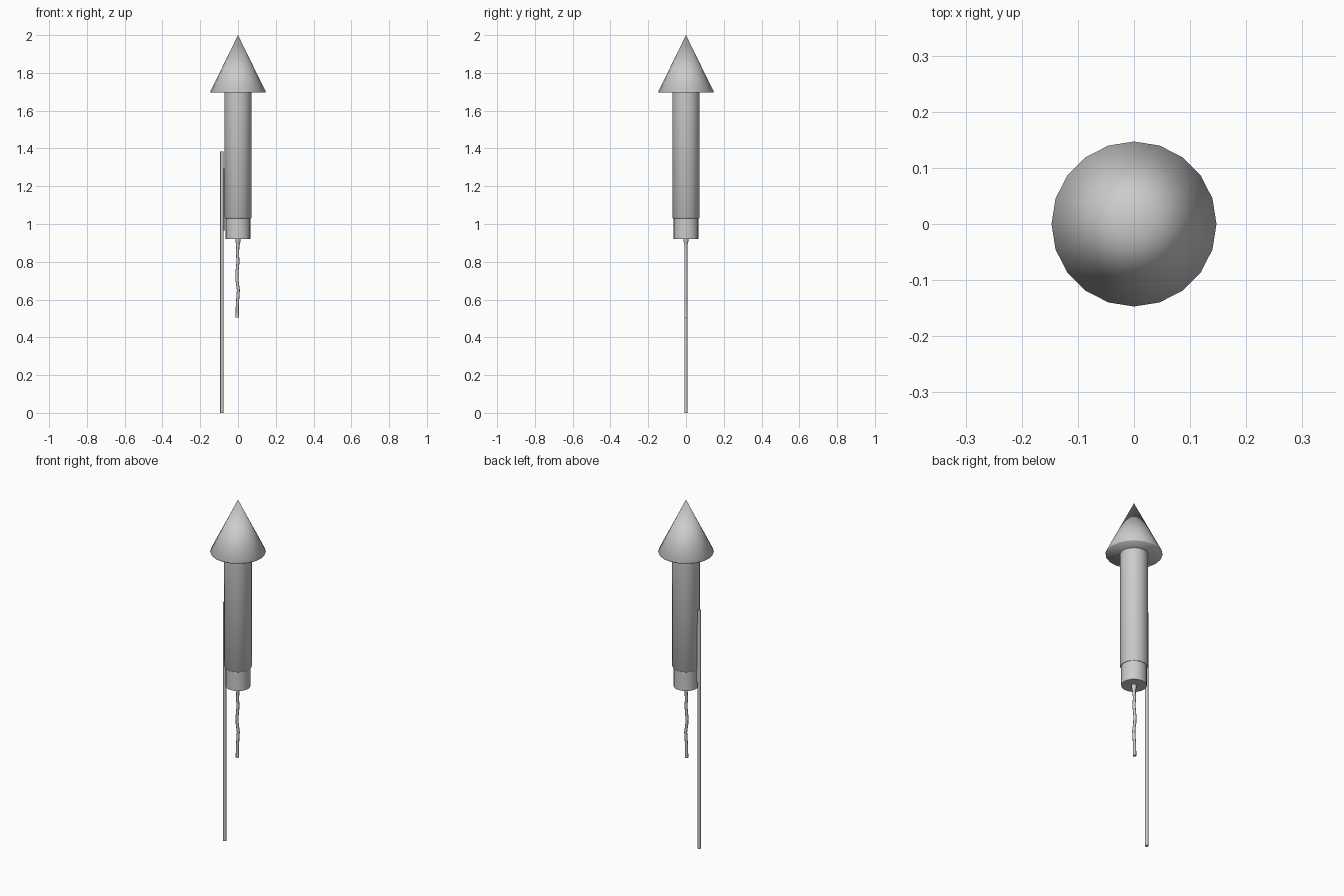
import bpy, bmesh, math

if "Cube" in bpy.data.objects:
    bpy.data.objects.remove(bpy.data.objects["Cube"])

grey = bpy.data.materials.new("light_grey")
grey.diffuse_color = (0.6, 0.6, 0.6, 1)
grey.use_nodes = True
grey.node_tree.nodes["Principled BSDF"].inputs["Base Color"].default_value = grey.diffuse_color


def finish(name, bm, angle=40):
    bmesh.ops.recalc_face_normals(bm, faces=bm.faces)
    me = bpy.data.meshes.new(name)
    bm.to_mesh(me)
    bm.free()
    me.materials.append(grey)
    ob = bpy.data.objects.new(name, me)
    bpy.context.collection.objects.link(ob)
    bpy.ops.object.select_all(action='DESELECT')
    ob.select_set(True)
    bpy.context.view_layer.objects.active = ob
    bpy.ops.object.shade_smooth_by_angle(angle=math.radians(angle))
    return ob


def loft(name, stations, sides, angle=40):
    """Closed round body through stations (x, z, radius); radius 0 makes a tip."""
    bm = bmesh.new()
    rings = []
    for x, z, r in stations:
        if r == 0:
            rings.append([bm.verts.new((x, 0, z))])
        else:
            rings.append([bm.verts.new((x + r * math.cos(2 * math.pi * i / sides),
                                        r * math.sin(2 * math.pi * i / sides), z))
                          for i in range(sides)])
    for a, b in zip(rings, rings[1:]):
        for i in range(sides):
            j = (i + 1) % sides
            if len(b) == 1:
                bm.faces.new((a[i], a[j], b[0]))
            else:
                bm.faces.new((a[i], a[j], b[j], b[i]))
    for ring in (rings[0], rings[-1]):
        if len(ring) > 1:
            bm.faces.new(ring)
    return finish(name, bm, angle)


# Pointed cap with a flat underside
loft("nose_cone", [(0, 1.695, 0.145), (0, 1.70, 0.147), (0, 2.0, 0)], 20, 70)

# Main tube with a slightly rounded lower lip
loft("body_tube", [(0, 1.03, 0.068), (0, 1.036, 0.0725), (0, 1.70, 0.0725)], 20)

# Narrower plug below the tube
loft("lower_plug", [(0, 0.92, 0.066), (0, 1.035, 0.066)], 20)

# Wavy fuse, flaring where it meets the plug
loft("fuse", [(-0.004, 0.505, 0.009), (-0.004, 0.56, 0.008), (-0.001, 0.61, 0.008),
              (0.002, 0.65, 0.008), (-0.005, 0.70, 0.008), (-0.006, 0.74, 0.008),
              (0.0, 0.80, 0.008), (-0.003, 0.85, 0.008), (0.0, 0.89, 0.009),
              (0.0, 0.908, 0.013), (0.0, 0.925, 0.015)], 10)

# Long guide stick beside the tube
loft("guide_stick", [(-0.085, 0, 0.009), (-0.085, 1.383, 0.009)], 10)

# Thin glue strip joining stick and tube
bm = bmesh.new()
bmesh.ops.create_cube(bm, size=1)
for v in bm.verts:
    v.co = (-0.075 + v.co.x * 0.01, v.co.y * 0.008, 1.13 + v.co.z * 0.33)
finish("glue_strip", bm)
